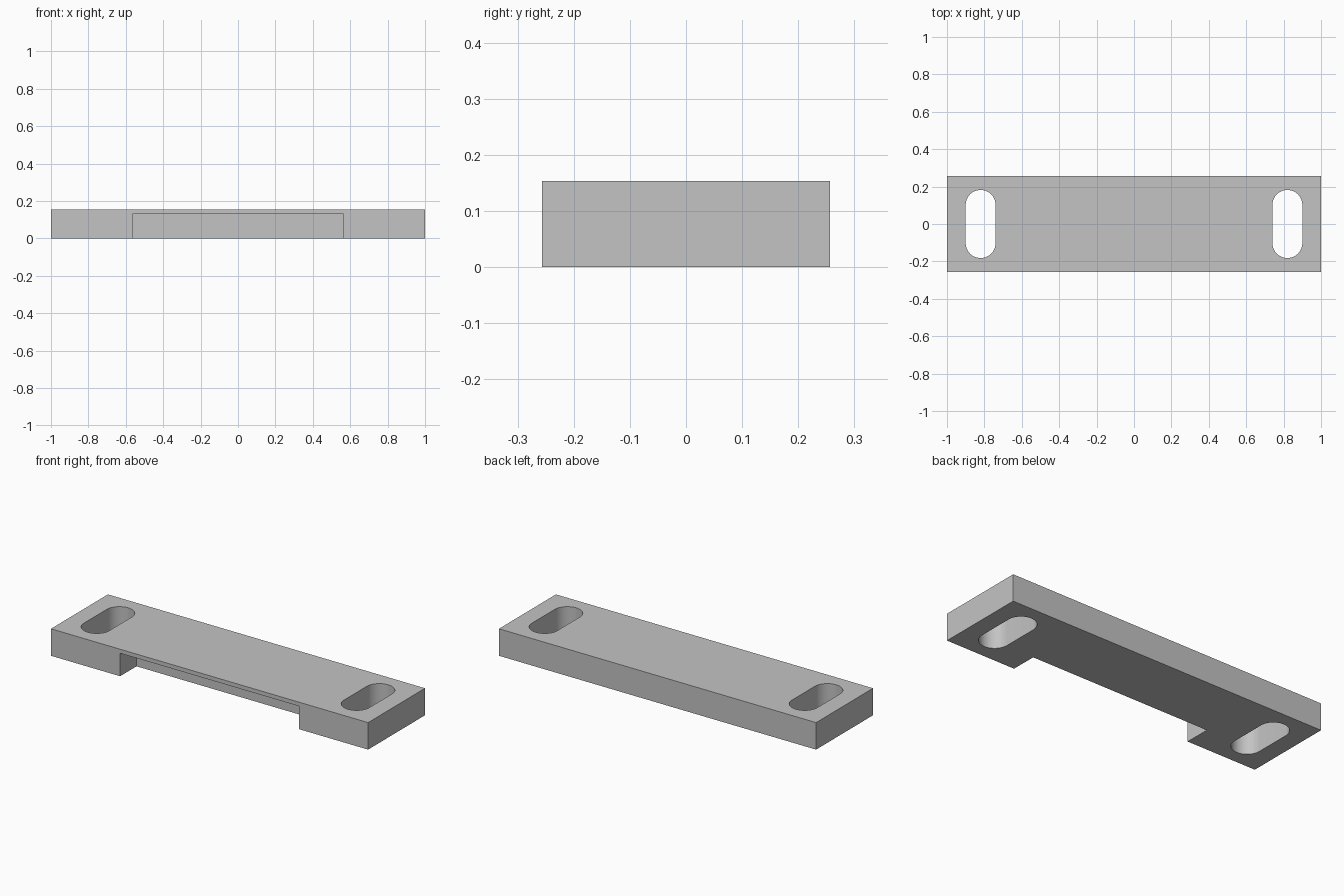
import bpy, bmesh, math
from mathutils import Matrix

if "Cube" in bpy.data.objects:
    bpy.data.objects.remove(bpy.data.objects["Cube"], do_unlink=True)

WIDTH, DEPTH, HEIGHT = 2.0, 0.513, 0.154
SLOT_X, SLOT_R, SLOT_HALF = 0.82, 0.08, 0.182
NOTCH_HALF, NOTCH_DEPTH, NOTCH_TOP = 0.564, 0.148, 0.131

grey = bpy.data.materials.new("plain grey")
grey.use_nodes = True
colour = (0.55, 0.55, 0.55, 1)
grey.diffuse_color = colour
grey.node_tree.nodes["Principled BSDF"].inputs["Base Color"].default_value = colour


def prism(name, outline, z0, z1):
    """Extrude a flat outline from z0 up to z1."""
    bm = bmesh.new()
    face = bm.faces.new([bm.verts.new((x, y, z0)) for x, y in outline])
    top = bmesh.ops.extrude_face_region(bm, geom=[face])["geom"]
    bmesh.ops.translate(bm, vec=(0, 0, z1 - z0),
                        verts=[g for g in top if isinstance(g, bmesh.types.BMVert)])
    bmesh.ops.recalc_face_normals(bm, faces=bm.faces)
    mesh = bpy.data.meshes.new(name)
    bm.to_mesh(mesh)
    bm.free()
    mesh.materials.append(grey)
    obj = bpy.data.objects.new(name, mesh)
    bpy.context.collection.objects.link(obj)
    return obj


def rectangle(x0, x1, y0, y1):
    return [(x0, y0), (x1, y0), (x1, y1), (x0, y1)]


def stadium(cx, r, half, steps=24):
    """Rounded slot outline, long in y."""
    pts = []
    for side in (1, -1):
        for i in range(steps + 1):
            a = math.pi * i / steps
            pts.append((cx + side * r * math.cos(a),
                        side * (half - r + r * math.sin(a))))
    return pts


# Bar
bar = prism("mounting_bar", rectangle(-WIDTH / 2, WIDTH / 2, -DEPTH / 2, DEPTH / 2), 0, HEIGHT)

# Cutters: front underside notch and the two end slots
front = -DEPTH / 2
cutters = [prism("notch_cutter", rectangle(-NOTCH_HALF, NOTCH_HALF, front - 0.1,
                                           front + NOTCH_DEPTH), -0.1, NOTCH_TOP)]
for side, label in ((1, "left"), (-1, "right")):
    cutters.append(prism(label + "_slot_cutter",
                         stadium(side * SLOT_X, SLOT_R, SLOT_HALF), -0.1, HEIGHT + 0.1))

bpy.context.view_layer.objects.active = bar
for cutter in cutters:
    cutter.hide_render = True
    mod = bar.modifiers.new("cut", 'BOOLEAN')
    mod.operation = 'DIFFERENCE'
    mod.solver = 'EXACT'
    mod.object = cutter
    bpy.ops.object.modifier_apply(modifier=mod.name)
    bpy.data.objects.remove(cutter, do_unlink=True)

# Smooth slot ends, crisp edges elsewhere
bpy.ops.object.select_all(action='DESELECT')
bar.select_set(True)
bpy.ops.object.shade_smooth_by_angle(angle=math.radians(30))
